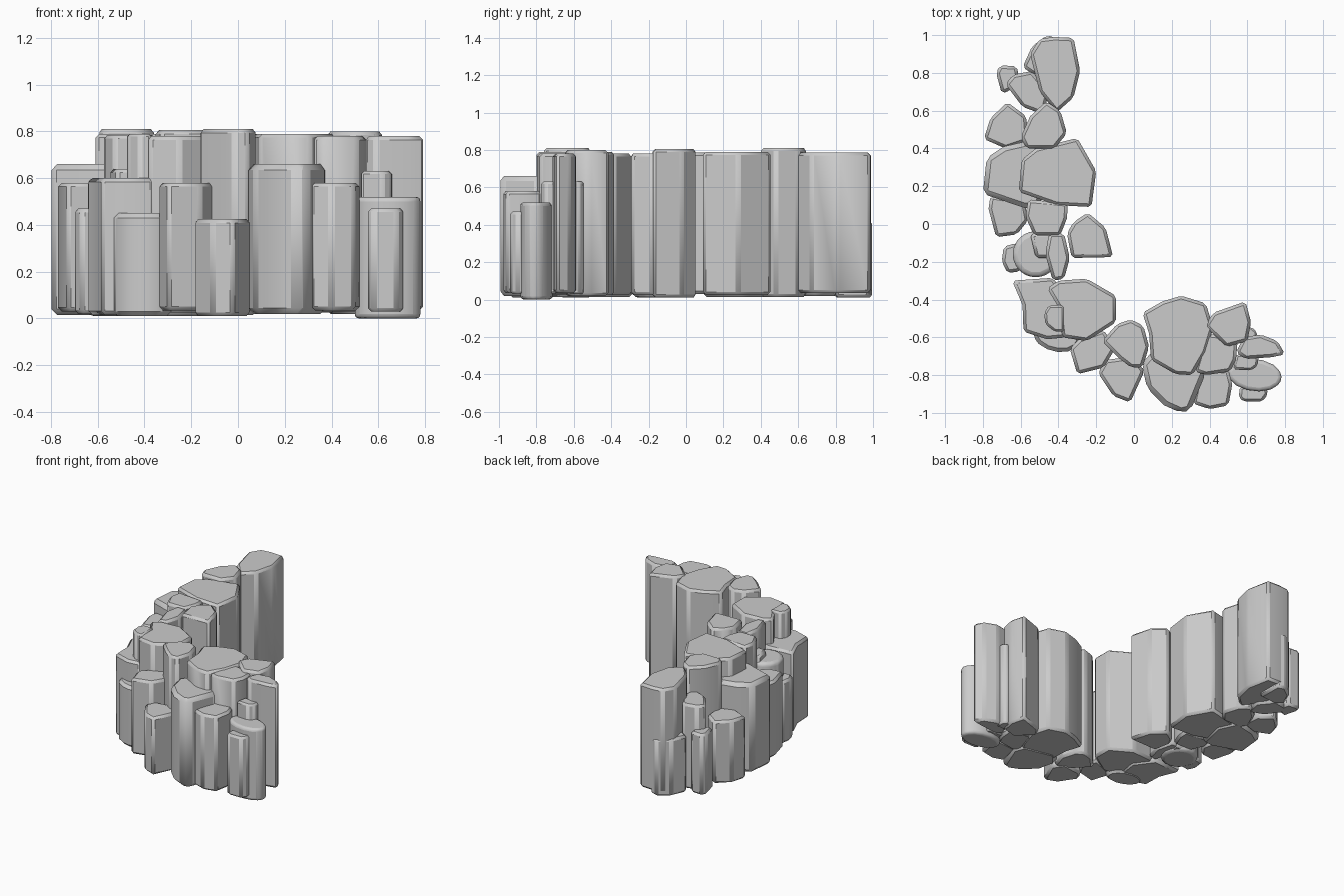
import bpy, bmesh, math


def column(name, top, bottom, outline, bevel=0.016, segments=1):
    """Upright rock prism from a plan outline, with chamfered edges."""
    bm = bmesh.new()
    low = [bm.verts.new((x, y, bottom)) for x, y in outline]
    face = bm.faces.new(low)
    ext = bmesh.ops.extrude_face_region(bm, geom=[face])
    for v in ext["geom"]:
        if isinstance(v, bmesh.types.BMVert):
            v.co.z = top
    bmesh.ops.recalc_face_normals(bm, faces=bm.faces)
    mesh = bpy.data.meshes.new(name)
    bm.to_mesh(mesh)
    bm.free()
    ob = bpy.data.objects.new(name, mesh)
    bpy.context.collection.objects.link(ob)
    mod = ob.modifiers.new("chamfer", "BEVEL")
    mod.width = bevel
    mod.segments = segments
    mod.limit_method = "ANGLE"
    mod.angle_limit = math.radians(25)
    bpy.context.view_layer.objects.active = ob
    bpy.ops.object.select_all(action="DESELECT")
    ob.select_set(True)
    bpy.ops.object.shade_smooth_by_angle(angle=math.radians(28))
    return ob


def oval(cx, cy, rx, ry, turn=0, n=14):
    """Plan outline of a worn, rounded column."""
    c, s = math.cos(turn), math.sin(turn)
    pts = [(rx * math.cos(i * math.tau / n), ry * math.sin(i * math.tau / n)) for i in range(n)]
    return [(cx + c * x - s * y, cy + s * x + c * y) for x, y in pts]


# back end of the arc
column("back_tall_column", 0.785, 0.035, [(-0.55, 0.90), (-0.50, 0.98), (-0.42, 0.99), (-0.32, 0.985),
       (-0.285, 0.81), (-0.32, 0.67), (-0.41, 0.59), (-0.50, 0.70)])
column("back_low_column", 0.42, 0.01, [(-0.59, 0.83), (-0.54, 0.94), (-0.46, 1.0), (-0.40, 0.98),
       (-0.40, 0.80), (-0.53, 0.79)])
column("back_small_column", 0.46, 0.02, [(-0.73, 0.80), (-0.71, 0.84), (-0.62, 0.835), (-0.61, 0.78),
       (-0.65, 0.71), (-0.70, 0.69)])
column("back_middle_column", 0.63, 0.02, [(-0.68, 0.74), (-0.64, 0.79), (-0.54, 0.81), (-0.45, 0.70),
       (-0.48, 0.58), (-0.59, 0.62)])
column("back_inner_column", 0.81, 0.015, [(-0.60, 0.46), (-0.55, 0.57), (-0.465, 0.65), (-0.39, 0.60),
       (-0.355, 0.48), (-0.42, 0.40), (-0.57, 0.40)])
column("back_outer_column", 0.47, 0.02, [(-0.795, 0.45), (-0.76, 0.56), (-0.67, 0.645), (-0.57, 0.57),
       (-0.56, 0.44), (-0.68, 0.40)])

# left flank
column("left_large_outer", 0.66, 0.015, [(-0.80, 0.16), (-0.78, 0.35), (-0.69, 0.41), (-0.52, 0.45),
       (-0.45, 0.30), (-0.50, 0.09), (-0.58, 0.085)], 0.025)
column("left_large_inner", 0.79, 0.025, [(-0.61, 0.17), (-0.595, 0.34), (-0.52, 0.40), (-0.30, 0.455),
       (-0.20, 0.28), (-0.225, 0.09), (-0.41, 0.10)])
column("left_outer_column", 0.58, 0.03, [(-0.77, 0.08), (-0.76, 0.15), (-0.58, 0.12), (-0.56, 0.02),
       (-0.62, -0.055), (-0.73, -0.07)])
column("left_inner_column", 0.785, 0.03, [(-0.575, 0.04), (-0.56, 0.13), (-0.35, 0.11), (-0.355, 0.03),
       (-0.39, -0.06), (-0.53, -0.06)])
column("left_inside_column", 0.805, 0.01, [(-0.355, -0.05), (-0.32, 0.01), (-0.245, 0.06), (-0.15, -0.02),
       (-0.11, -0.175), (-0.33, -0.18)])
column("left_round_column", 0.60, 0.01, oval(-0.52, -0.16, 0.125, 0.125), 0.04, 3)
column("left_small_column", 0.47, 0.02, [(-0.70, -0.20), (-0.69, -0.12), (-0.62, -0.10), (-0.57, -0.17),
       (-0.60, -0.25), (-0.67, -0.26)])
column("left_gap_column", 0.64, 0.02, [(-0.55, -0.05), (-0.40, -0.05), (-0.42, -0.18), (-0.52, -0.18)])
column("left_narrow_column", 0.78, 0.025, [(-0.47, -0.16), (-0.45, -0.05), (-0.37, -0.05), (-0.34, -0.18),
       (-0.37, -0.29), (-0.43, -0.30)])

# corner of the arc
column("corner_outer_column", 0.60, 0.015, [(-0.645, -0.30), (-0.43, -0.285), (-0.33, -0.42),
       (-0.36, -0.60), (-0.46, -0.61), (-0.585, -0.57), (-0.59, -0.43)])
column("corner_inner_column", 0.78, 0.025, [(-0.46, -0.34), (-0.40, -0.30), (-0.25, -0.29), (-0.095, -0.38),
       (-0.095, -0.52), (-0.25, -0.62), (-0.38, -0.60), (-0.40, -0.44)])
column("corner_notch_column", 0.79, 0.03, [(-0.475, -0.47), (-0.45, -0.43), (-0.37, -0.43), (-0.37, -0.57),
       (-0.42, -0.57), (-0.47, -0.53)], 0.012)
column("corner_low_column", 0.45, 0.01, oval(-0.41, -0.59, 0.13, 0.085, -0.25), 0.02, 1)
column("corner_front_column", 0.58, 0.035, [(-0.34, -0.66), (-0.29, -0.61), (-0.16, -0.56), (-0.10, -0.66),
       (-0.16, -0.76), (-0.30, -0.795)])

# front run
column("front_low_column", 0.425, 0.01, [(-0.19, -0.79), (-0.15, -0.72), (0.00, -0.70), (0.055, -0.78),
       (-0.02, -0.945), (-0.11, -0.91)])
column("front_inside_column", 0.81, 0.015, [(-0.17, -0.62), (-0.09, -0.53), (-0.015, -0.505), (0.05, -0.54),
       (0.08, -0.65), (0.045, -0.76), (-0.015, -0.76), (-0.08, -0.71)])
column("front_large_inner", 0.79, 0.025, [(0.045, -0.47), (0.15, -0.41), (0.25, -0.38), (0.38, -0.42),
       (0.42, -0.55), (0.38, -0.68), (0.31, -0.80), (0.22, -0.795), (0.09, -0.72), (0.08, -0.58)])
column("front_large_outer", 0.66, 0.02, [(0.04, -0.74), (0.12, -0.65), (0.35, -0.70), (0.38, -0.79),
       (0.30, -0.985), (0.25, -1.0), (0.16, -0.96), (0.07, -0.87)], 0.025)
column("front_right_column", 0.58, 0.035, [(0.31, -0.95), (0.35, -0.78), (0.50, -0.77), (0.52, -0.85),
       (0.50, -0.96), (0.40, -0.98)])

# right end of the arc
column("right_inside_column", 0.80, 0.02, [(0.375, -0.54), (0.42, -0.47), (0.59, -0.41), (0.62, -0.52),
       (0.60, -0.62), (0.49, -0.65)])
column("right_middle_column", 0.78, 0.03, [(0.32, -0.78), (0.38, -0.58), (0.55, -0.60), (0.54, -0.72),
       (0.51, -0.78), (0.38, -0.80)])
column("right_end_column", 0.78, 0.035, [(0.54, -0.68), (0.58, -0.60), (0.67, -0.585), (0.76, -0.62),
       (0.80, -0.69), (0.73, -0.705), (0.59, -0.715)])
column("right_back_sliver", 0.63, 0.03, [(0.58, -0.63), (0.59, -0.55), (0.62, -0.545), (0.65, -0.57),
       (0.65, -0.63)], 0.01)
column("right_gap_column", 0.63, 0.03, [(0.525, -0.77), (0.54, -0.69), (0.66, -0.69), (0.655, -0.75),
       (0.62, -0.775)], 0.012)
column("right_round_column", 0.52, 0.0, oval(0.64, -0.80, 0.145, 0.085, -0.12), 0.03, 3)
column("right_small_column", 0.47, 0.03, [(0.555, -0.92), (0.56, -0.86), (0.70, -0.86), (0.71, -0.90),
       (0.68, -0.94), (0.58, -0.94)], 0.014)
